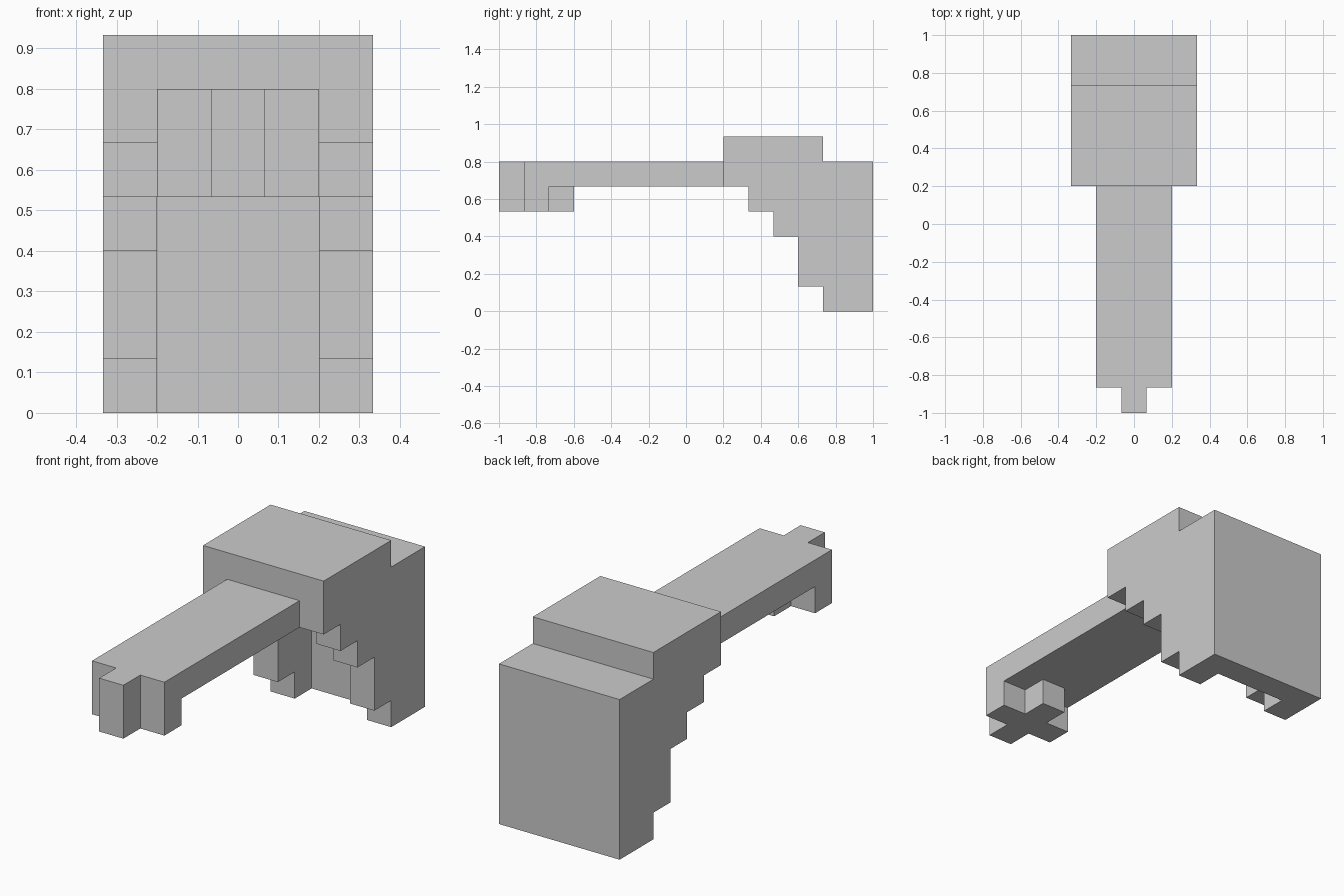
import bpy, bmesh

if "Cube" in bpy.data.objects:
    bpy.data.objects.remove(bpy.data.objects["Cube"])

U = 2 / 15  # the model sits on a grid of 15 units along its length


def prism(name, outline, axis, lo, hi):
    """Extrude a 2D outline (grid units) along x (outline = y,z) or z (outline = x,y)."""
    def place(p, h):
        return (h * U, p[0] * U, p[1] * U) if axis == 'X' else (p[0] * U, p[1] * U, h * U)
    bm = bmesh.new()
    base = bm.faces.new([bm.verts.new(place(p, lo)) for p in outline])
    top = bmesh.ops.extrude_face_region(bm, geom=[base])['geom']
    offset = [b - a for a, b in zip(place((0, 0), lo), place((0, 0), hi))]
    bmesh.ops.translate(bm, vec=offset, verts=[v for v in top if isinstance(v, bmesh.types.BMVert)])
    bmesh.ops.recalc_face_normals(bm, faces=bm.faces)
    mesh = bpy.data.meshes.new(name)
    bm.to_mesh(mesh)
    bm.free()
    obj = bpy.data.objects.new(name, mesh)
    bpy.context.collection.objects.link(obj)
    return obj


def combine(target, other, operation):
    """Apply a boolean and remove the helper object."""
    mod = target.modifiers.new(operation.lower(), 'BOOLEAN')
    mod.operation, mod.solver, mod.object = operation, 'EXACT', other
    bpy.context.view_layer.objects.active = target
    bpy.ops.object.modifier_apply(modifier=mod.name)
    bpy.data.objects.remove(other)


def rect(a0, b0, a1, b1):
    return [(a0, b0), (a1, b0), (a1, b1), (a0, b1)]


# Stepped housing: side profile (y, z) across the full width
housing = prism("housing", [
    (1.5, 7), (1.5, 5), (2.5, 5), (2.5, 4), (3.5, 4), (3.5, 3), (4.5, 3), (4.5, 1),
    (5.5, 1), (5.5, 0), (7.5, 0), (7.5, 6), (5.5, 6), (5.5, 7)], 'X', -2.5, 2.5)

# Hollow between the side walls, leaving the back panel and the roof
hollow = prism("hollow_cutter", rect(0, -1, 6.5, 5), 'X', -1.5, 1.5)
combine(housing, hollow, 'DIFFERENCE')

# Long flat arm with a plus-shaped tip hanging below its front end
arm = prism("arm", rect(-1.5, -6.5, 1.5, 1.5), 'Z', 5, 6)
tip = prism("arm_tip", [
    (-.5, -7.5), (.5, -7.5), (.5, -6.5), (1.5, -6.5), (1.5, -5.5), (.5, -5.5),
    (.5, -4.5), (-.5, -4.5), (-.5, -5.5), (-1.5, -5.5), (-1.5, -6.5), (-.5, -6.5)], 'Z', 4, 6)
combine(arm, tip, 'UNION')
